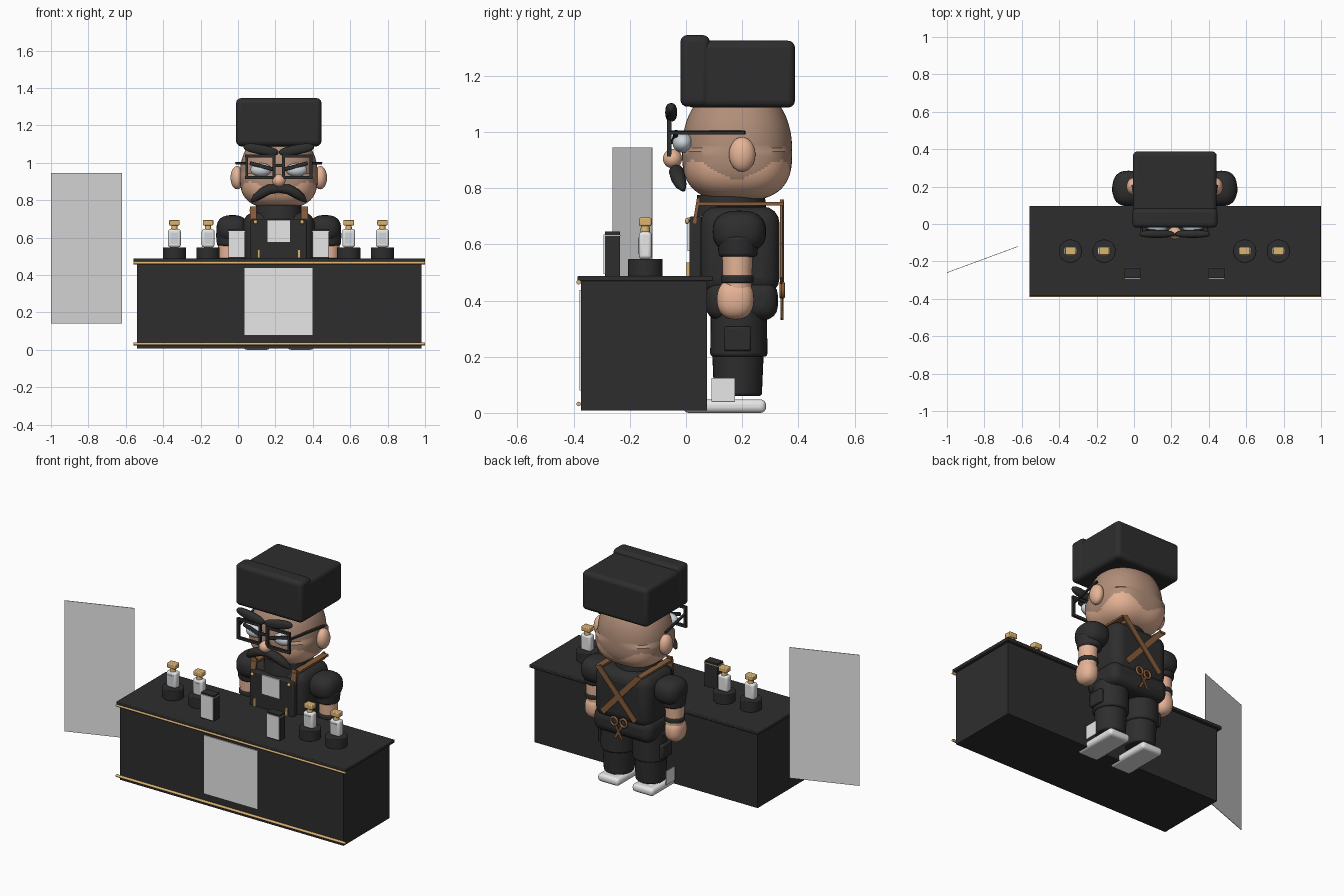
import bpy, bmesh, math
from mathutils import Vector, Matrix

cube = bpy.data.objects.get("Cube")
if cube:
    bpy.data.objects.remove(cube, do_unlink=True)


def material(name, r, g, b):
    m = bpy.data.materials.new(name)
    m.use_nodes = True
    m.diffuse_color = (r, g, b, 1)
    m.node_tree.nodes["Principled BSDF"].inputs["Base Color"].default_value = (r, g, b, 1)
    return m


BLACK = material("soft black", .027, .027, .027)
PAPER = material("paper grey", .8, .8, .8)
SKIN = material("light skin", .8, .46, .31)
SCALP = material("shaded skin", .44, .27, .19)
GOLD = material("gold", .72, .46, .17)
LEATHER = material("brown leather", .24, .11, .045)
EYE = material("eye white", .62, .68, .72)
CX = .218  # centre line of the man and the counter


def finish(name, bm, mat, bevel=0, segments=4):
    me = bpy.data.meshes.new(name)
    bm.to_mesh(me)
    bm.free()
    ob = bpy.data.objects.new(name, me)
    bpy.context.collection.objects.link(ob)
    me.materials.append(mat)
    if bevel:
        mod = ob.modifiers.new("Bevel", "BEVEL")
        mod.width, mod.segments = bevel, segments
    bpy.ops.object.select_all(action="DESELECT")
    bpy.context.view_layer.objects.active = ob
    ob.select_set(True)
    bpy.ops.object.shade_smooth_by_angle(angle=math.radians(40))
    return ob


def box(name, x, y, z, mat, bevel=0, segments=4):
    """Box from (low, high) ranges."""
    bm = bmesh.new()
    bmesh.ops.create_cube(bm, size=1)
    for v in bm.verts:
        v.co = [lo + (hi - lo) * (c + .5) for (lo, hi), c in zip((x, y, z), v.co)]
    return finish(name, bm, mat, bevel, segments)


def bar(name, a, b, width, depth, mat, bevel=0):
    """Flat bar between two points."""
    a, b = Vector(a), Vector(b)
    bm = bmesh.new()
    bmesh.ops.create_cube(bm, size=1)
    bmesh.ops.scale(bm, vec=(width, depth, (b - a).length), verts=bm.verts)
    turn = Vector((0, 0, 1)).rotation_difference(b - a).to_matrix().to_4x4()
    bmesh.ops.transform(bm, matrix=Matrix.Translation((a + b) / 2) @ turn, verts=bm.verts)
    return finish(name, bm, mat, bevel, 3)


def ball(name, centre, radii, mat, tilt=0, power=1):
    """Ellipsoid; a power under one makes it boxier."""
    bm = bmesh.new()
    bmesh.ops.create_uvsphere(bm, u_segments=32, v_segments=20, radius=1)
    for v in bm.verts:
        v.co = [math.copysign(abs(c) ** power, c) * r for c, r in zip(v.co, radii)]
    place = Matrix.Translation(centre) @ Matrix.Rotation(tilt, 4, "Y")
    bmesh.ops.transform(bm, matrix=place, verts=bm.verts)
    return finish(name, bm, mat)


def drum(name, centre, r1, r2, low, high, mat, bevel=0):
    bm = bmesh.new()
    bmesh.ops.create_cone(bm, cap_ends=True, segments=32, radius1=r1, radius2=r2, depth=high - low)
    bmesh.ops.translate(bm, vec=(*centre, (low + high) / 2), verts=bm.verts)
    ob = finish(name, bm, mat, bevel, 3)
    if bevel:
        ob.modifiers["Bevel"].limit_method = "ANGLE"
    return ob


def tube(name, points, radius, mat, scales=None, cyclic=False):
    cu = bpy.data.curves.new(name, "CURVE")
    cu.dimensions, cu.bevel_depth, cu.bevel_resolution = "3D", radius, 4
    cu.use_fill_caps = True
    sp = cu.splines.new("POLY")
    sp.points.add(len(points) - 1)
    for i, (p, co) in enumerate(zip(sp.points, points)):
        p.co = (*co, 1)
        p.radius = scales[i] if scales else 1
    sp.use_cyclic_u = cyclic
    sp.use_smooth = True
    ob = bpy.data.objects.new(name, cu)
    bpy.context.collection.objects.link(ob)
    cu.materials.append(mat)
    return ob


# Counter with gold trims and front poster
box("counter_body", (-.54, .98), (-.374, .075), (.008, .47), BLACK)
box("counter_top", (-.56, 1), (-.386, .096), (.469, .488), BLACK, .004, 2)
for label, z in (("upper", .465), ("lower", .032)):
    tube(label + "_gold_trim", [(-.56, -.382, z), (1, -.382, z)], .008, GOLD)
box("counter_poster", (.035, .398), (-.379, -.373), (.08, .438), PAPER)

# Angled standing panel beside the counter
panel = bmesh.new()
bmesh.ops.create_cube(panel, size=1)
bmesh.ops.scale(panel, vec=(.405, .003, .805), verts=panel.verts)
bmesh.ops.transform(panel, verts=panel.verts, matrix=Matrix.Translation((-.81, -.19, .543))
                    @ Matrix.Rotation(math.atan2(.14, .38), 4, "Z"))
finish("side_panel", panel, PAPER)

# Bottles on round stands
for x in (-.34, -.16, .592, .772):
    y = -.145
    drum("bottle_stand", (x, y), .062, .062, .486, .548, BLACK, .004)
    box("bottle_glass", (x - .034, x + .034), (y - .023, y + .023), (.548, .645), PAPER, .012, 3)
    drum("bottle_neck", (x, y), .018, .015, .64, .668, GOLD)
    box("bottle_cap", (x - .028, x + .028), (y - .022, y + .022), (.665, .695), GOLD, .005, 2)
    box("bottle_label", (x - .02, x + .02), (y - .026, y - .02), (.565, .625), EYE)

# Small display boxes
for x in (-.007, .442):
    box("display_box", (x - .044, x + .044), (-.288, -.235), (.487, .645), BLACK)
    box("display_box_stripe", (x - .046, x + .046), (-.289, -.233), (.629, .634), GOLD)
    box("display_box_card", (x - .043, x + .043), (-.293, -.287), (.495, .636), PAPER)

# Head, with the jaw coloured below a wavy line
head = bmesh.new()
bmesh.ops.create_uvsphere(head, u_segments=96, v_segments=80, radius=1)
for v in head.verts:
    p = .9 if v.co.z > 0 else .72
    c = [math.copysign(abs(t) ** p, t) for t in v.co]
    v.co = (CX + c[0] * .208, .182 + c[1] * .196, .93 + c[2] * (.24 if c[2] > 0 else .175))
for f in head.faces:
    c = f.calc_center_median()
    around = math.atan2(c.y - .182, c.x - CX)
    f.material_index = int(c.z > .865 - .033 * math.cos(4 * around))
finish("head", head, SKIN).data.materials.append(SCALP)

# Tall hat with raised front flap
box("hat_body", (-.006, .442), (0, .388), (1.087, 1.325), BLACK, .025)
box("hat_front_flap", (-.01, .446), (-.02, .085), (1.09, 1.345), BLACK, .025)

# Nose and glasses bridge
ball("nose", (CX, -.048, .905), (.036, .034, .034), SKIN)
bar("glasses_bridge", (CX - .03, -.06, .985), (CX + .03, -.06, .985), .014, .012, BLACK)

for side, s in (("left", 1), ("right", -1)):
    def at(dx, y, z):
        return (CX + s * dx, y, z)

    def span(a, b):
        return tuple(sorted((CX + s * a, CX + s * b)))

    # Face details
    ball(side + "_ear", at(.222, .2, .92), (.036, .047, .062), SKIN)
    ball(side + "_eye", at(.095, -.012, .962), (.056, .036, .036), EYE)
    bar(side + "_eyelid", at(.03, -.044, .965), at(.155, -.035, .998), .02, .016, BLACK, .004)
    ball(side + "_eyebrow", at(.095, -.053, 1.07), (.095, .021, .026), BLACK, -s * .18, .8)
    rim = [(.025, .92), (.025, 1.035), (.172, 1.035), (.172, .92)]
    for i, (dx, z) in enumerate(rim):
        nx, nz = rim[(i + 1) % 4]
        pad = .008 if z == nz else 0
        step = math.copysign(pad, nx - dx)
        bar(side + "_glasses_rim", at(dx - step, -.06, z), at(nx + step, -.06, nz), .016, .014, BLACK)
    bar(side + "_glasses_temple", at(.172, -.06, .998), at(.226, .21, .998), .012, .012, BLACK)
    tube(side + "_moustache", [at(0, -.032, .862), at(.05, -.034, .858), at(.09, -.028, .838),
                               at(.125, -.018, .812), at(.146, -.008, .793)],
         .027, BLACK, (.8, 1, 1, .75, .25))

    # Arm
    ball(side + "_sleeve", at(.248, .19, .645), (.085, .095, .075), BLACK, 0, .8)
    drum(side + "_sleeve_cuff", at(.262, .185, 0)[:2], .068, .075, .555, .63, BLACK, .012)
    drum(side + "_forearm", at(.27, .183, 0)[:2], .05, .055, .42, .57, SKIN)
    drum(side + "_wristband", at(.27, .183, 0)[:2], .058, .058, .463, .49, BLACK, .006)
    ball(side + "_hand", at(.272, .176, .405), (.055, .066, .072), SKIN, 0, .85)

    # Leg and shoe
    drum(side + "_thigh", at(.108, .188, 0)[:2], .102, .1, .2, .38, BLACK, .012)
    drum(side + "_trouser_leg", at(.108, .185, 0)[:2], .085, .092, .06, .22, BLACK, .01)
    box(side + "_pocket", span(.18, .222), (.135, .232), (.22, .308), BLACK, .008, 2)
    box(side + "_leg_tag", span(.202, .207), (.09, .175), (.04, .125), PAPER)
    box(side + "_shoe", span(.045, .19), (-.01, .285), (0, .048), PAPER, .02)

    # Braces, buttons and apron pins
    bar(side + "_front_strap", at(.137, .03, .675), at(.137, .045, .765), .036, .012, LEATHER)
    box(side + "_shoulder_strap", span(.118, .156), (.035, .347), (.738, .75), LEATHER)
    y = .342 + s * .003
    bar(side + "_back_strap", at(.137, y, .748), at(-.115, y, .47), .034, .008, LEATHER)
    ball(side + "_button", at(.125, .004, .683), (.011, .008, .011), GOLD)
    bar(side + "_apron_pin", at(.108, .006, .49), at(.108, .006, .535), .014, .012, GOLD)

    # Scissors on the back
    ring = [at(.03 + .022 * math.cos(t * math.tau / 20), y, .437 + .024 * math.sin(t * math.tau / 20))
            for t in range(20)]
    tube(side + "_scissor_ring", ring, .007, LEATHER, cyclic=True)
    bar(side + "_scissor_blade", at(.02, y, .416), at(-.026, y, .335), .014, .006, LEATHER)

# Torso, hips, collar and apron
box("torso", (CX - .19, CX + .19), (.05, .333), (.42, .735), BLACK, .06)
box("hips", (CX - .2, CX + .2), (.07, .327), (.33, .47), BLACK, .05)
drum("collar", (CX, .16), .13, .12, .7, .775, BLACK)
box("apron", (CX - .15, CX + .15), (.012, .055), (.3, .7), BLACK, .008, 2)
box("apron_badge", (CX - .06, CX + .06), (.005, .013), (.577, .695), PAPER)
